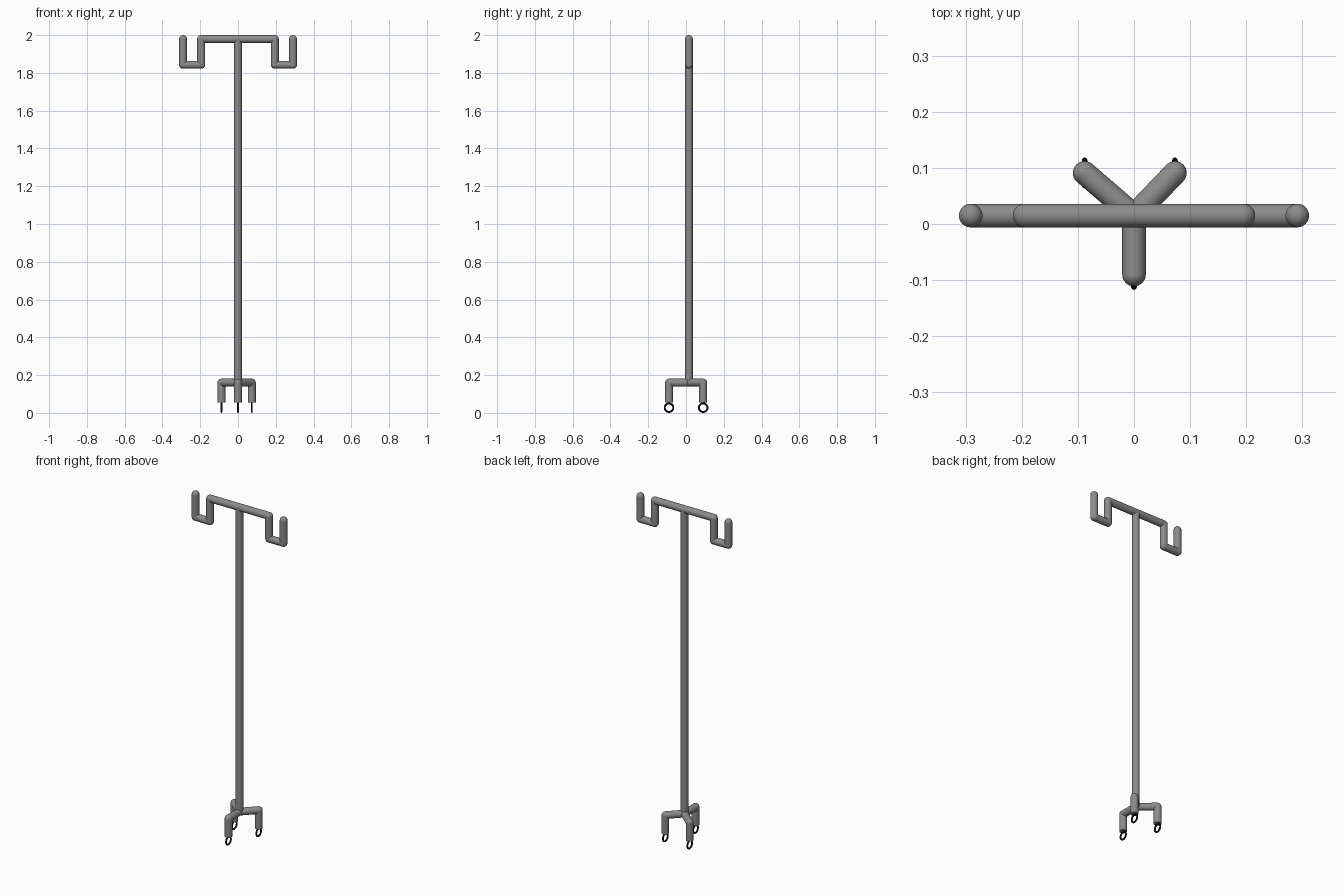
import bpy
import math
from mathutils import Vector

if "Cube" in bpy.data.objects:
    bpy.data.objects.remove(bpy.data.objects["Cube"])

R = 0.021      # tube radius
Y = 0.015      # depth of the pole and hanger
BASE = 0.160   # height of the leg arms
TOP, LOW = 1.979, 1.843


def material(name, v):
    mat = bpy.data.materials.new(name)
    mat.diffuse_color = (v, v, v, 1)
    mat.use_nodes = True
    mat.node_tree.nodes["Principled BSDF"].inputs["Base Color"].default_value = mat.diffuse_color
    return mat


steel = material("dark_steel", 0.26)
black = material("black_rubber", 0.005)


def finish(name, mat):
    obj = bpy.context.object
    obj.name = name
    obj.data.materials.append(mat)
    bpy.ops.object.shade_smooth_by_angle()


def tube(a, b, name):
    a, b = Vector(a), Vector(b)
    d = b - a
    bpy.ops.mesh.primitive_cylinder_add(vertices=32, radius=R, depth=d.length, location=(a + b) / 2,
                                        rotation=d.to_track_quat('Z', 'Y').to_euler())
    finish(name, steel)


def ball(p, name):
    bpy.ops.mesh.primitive_uv_sphere_add(segments=32, ring_count=16, radius=R, location=p)
    finish(name, steel)


# Pole and top bar
tube((0, Y, BASE), (0, Y, TOP), "pole")
tube((-0.195, Y, TOP), (0.195, Y, TOP), "top_bar")

# Bag hooks on both sides, with ball elbows and rounded tips
for side, s in (("left", -1), ("right", 1)):
    path = [(s * 0.195, Y, TOP), (s * 0.195, Y, LOW), (s * 0.291, Y, LOW), (s * 0.291, Y, TOP)]
    for i, (a, b) in enumerate(zip(path, path[1:])):
        tube(a, b, f"{side}_hook_tube_{i + 1}")
    for i, p in enumerate(path):
        ball(p, f"{side}_hook_ball_{i + 1}")

# Three-legged base with ring casters
ball((0, Y, BASE), "base_hub")
for name, x, y in (("front", 0, -0.09), ("back_left", -0.088, 0.091), ("back_right", 0.073, 0.091)):
    tube((0, Y, BASE), (x, y, BASE), name + "_leg_arm")
    ball((x, y, BASE), name + "_leg_elbow")
    tube((x, y, BASE), (x, y, 0.054), name + "_leg")
    bpy.ops.mesh.primitive_torus_add(major_radius=0.0225, minor_radius=0.005, major_segments=40,
                                     minor_segments=12, location=(x, y, 0.0275),
                                     rotation=(0, math.pi / 2, 0))
    finish(name + "_caster", black)
